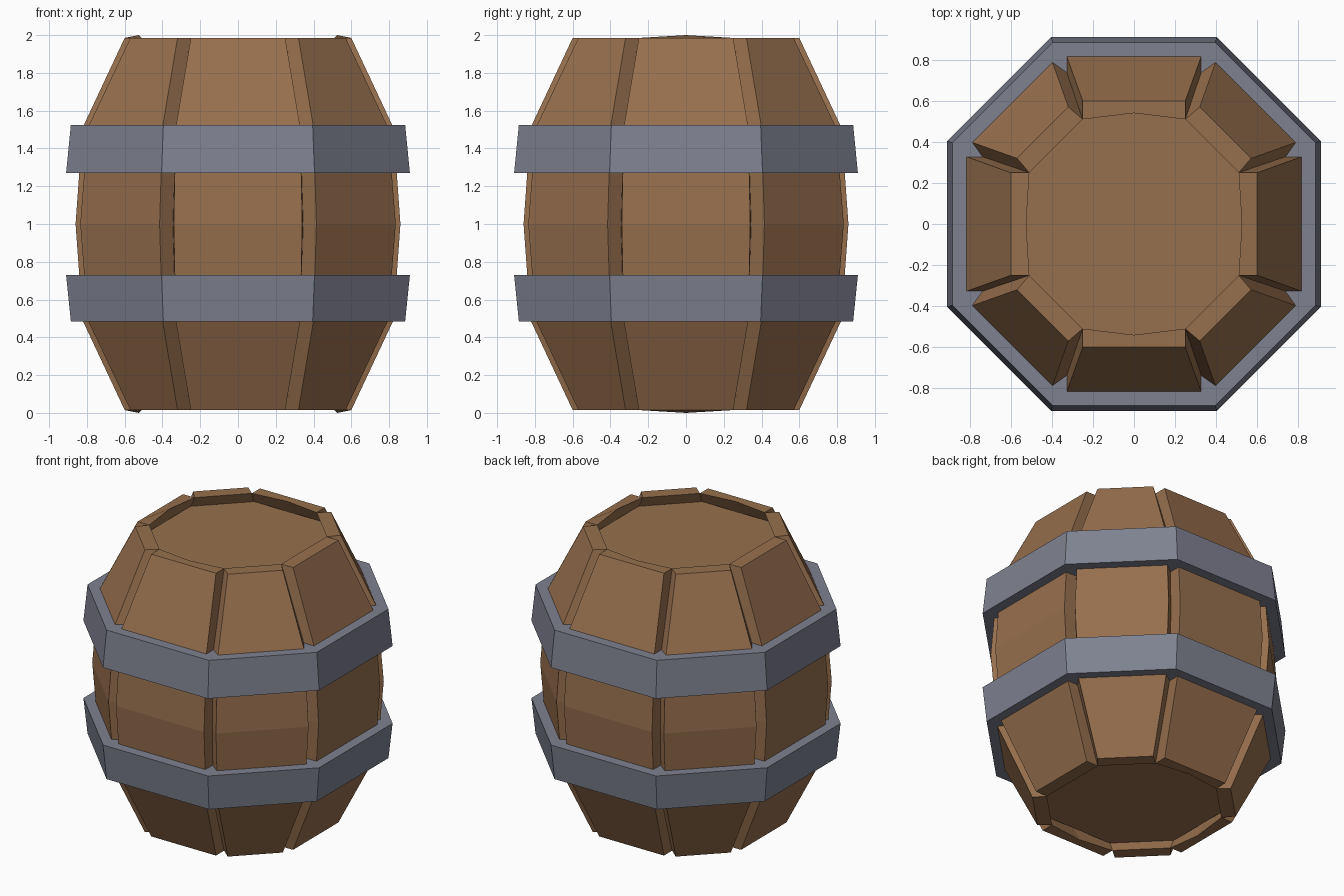
import bpy, bmesh
from math import pi, sqrt
from mathutils import Matrix, Vector

if "Cube" in bpy.data.objects:
    bpy.data.objects.remove(bpy.data.objects["Cube"])


def material(name, rgb):
    m = bpy.data.materials.new(name)
    m.diffuse_color = (*rgb, 1)
    m.use_nodes = True
    m.node_tree.nodes["Principled BSDF"].inputs["Base Color"].default_value = m.diffuse_color
    return m


WOOD = material("wood", (0.31, 0.16, 0.075))
IRON = material("iron", (0.21, 0.22, 0.28))


def loft(name, rings, mat, wrap=False):
    """Skin a list of equal-length point rings; cap the ends or wrap into a loop."""
    bm = bmesh.new()
    vs = [[bm.verts.new(p) for p in ring] for ring in rings]
    n = len(vs[0])
    pairs = list(zip(vs, vs[1:])) + ([(vs[-1], vs[0])] if wrap else [])
    for lo, hi in pairs:
        for i in range(n):
            j = (i + 1) % n
            bm.faces.new((lo[i], lo[j], hi[j], hi[i]))
    if not wrap:
        bm.faces.new(vs[0][::-1])
        bm.faces.new(vs[-1])
    bmesh.ops.recalc_face_normals(bm, faces=bm.faces)
    me = bpy.data.meshes.new(name)
    bm.to_mesh(me)
    bm.free()
    me.materials.append(mat)
    ob = bpy.data.objects.new(name, me)
    bpy.context.collection.objects.link(ob)
    return ob


def octagon(a, b, z):
    """Octagon with corners at (+-a, +-b) and (+-b, +-a)."""
    return [(a, -b, z), (b, -a, z), (b, a, z), (a, b, z),
            (-a, b, z), (-b, a, z), (-b, -a, z), (-a, -b, z)]


def diagonal(a, b):
    """Corner (a, b) as half width and distance in a frame turned 45 degrees."""
    return (b - a) / sqrt(2), (a + b) / sqrt(2)


# Height, straight stave corner, diagonal stave corner, groove bottom
HALF = [(1.00, (0.34, 0.86), (0.415, 0.835), (0.345, 0.775)),
        (1.51, (0.33, 0.823), (0.40, 0.795), (0.33, 0.745)),
        (1.985, (0.25, 0.60), (0.32, 0.57), (0.25, 0.51))]
PROFILE = [(2 - z, s, d, g) for z, s, d, g in HALF[:0:-1]] + HALF

# Eight staves, with V grooves between them
for k in range(8):
    turn = Matrix.Rotation(k * pi / 4, 3, 'Z')
    rings = []
    for i, (z, straight, diag, groove) in enumerate(PROFILE):
        if k % 2:
            (w, r), (iw, ir) = diagonal(*diag), diagonal(*groove)
            bulge = rise = 0
        else:
            (w, r), (iw, ir) = straight, groove
            bulge = 0.03 if k % 4 == 0 else 0.015
            # the two side staves have slightly crowned ends
            rise = 0.015 * {0: -1, 4: 1}.get(i, 0) if k % 4 else 0
        pts = [(-w, -r, z), (w, -r, z), (iw, -ir, z),
               (0, -ir - bulge, z + rise), (-iw, -ir, z)]
        rings.append([turn @ Vector(p) for p in pts])
    loft(f"stave_{k + 1}", rings, WOOD)

# Recessed lid and base
for name, z0, z1 in (("lid", 1.86, 1.91), ("base", 0.09, 0.14)):
    loft(name, [octagon(0.265, 0.55, z0), octagon(0.265, 0.55, z1)], WOOD)

# Iron hoops, wider toward the middle of the barrel
for name, wide, narrow in (("upper_hoop", 1.27, 1.525), ("lower_hoop", 0.73, 0.475 + 0.01)):
    loft(name, [octagon(0.405, 0.91, wide), octagon(0.395, 0.885, narrow),
                octagon(0.32, 0.73, narrow), octagon(0.32, 0.73, wide)], IRON, wrap=True)
